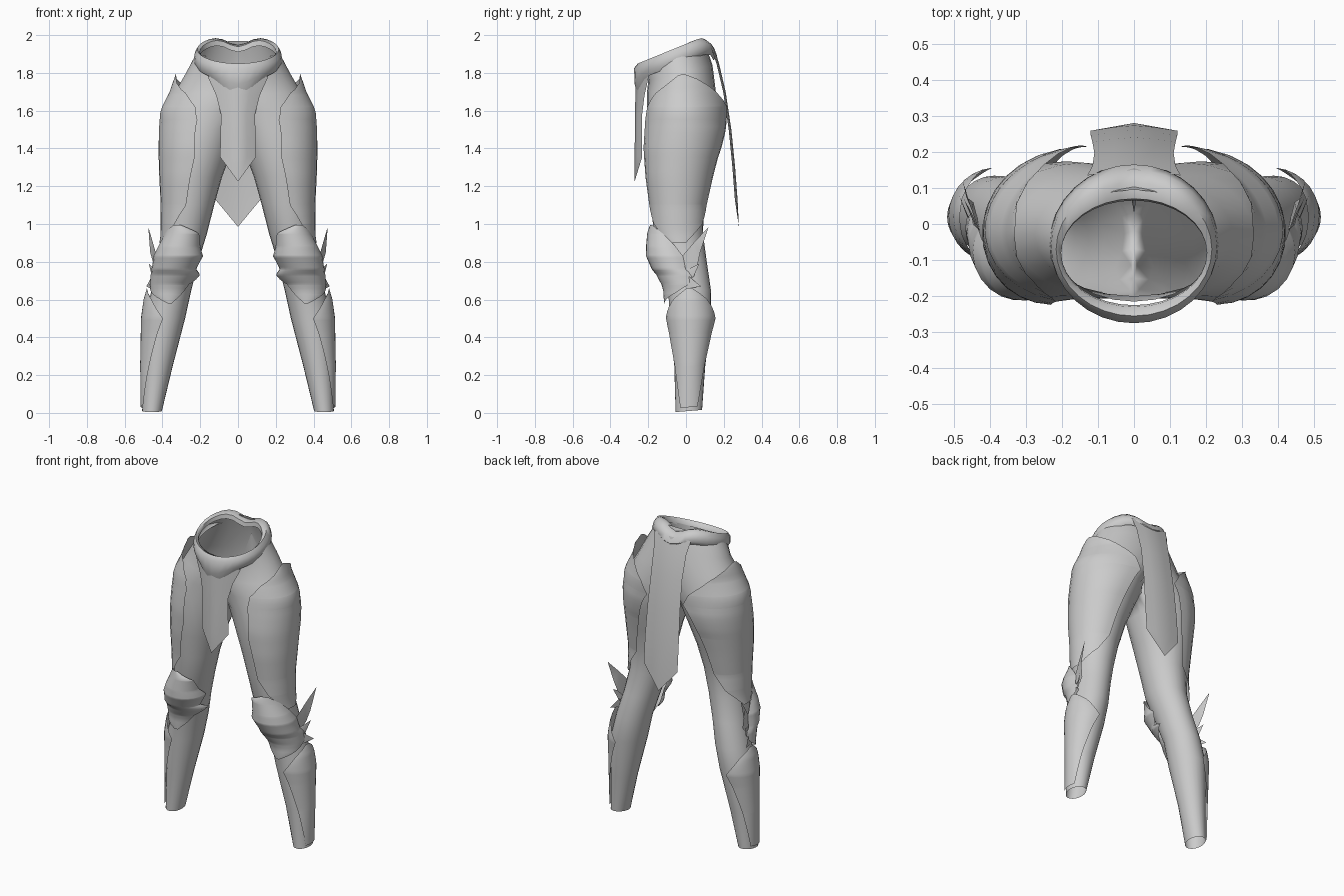
import bpy, bmesh, math
from mathutils import Vector

if "Cube" in bpy.data.objects:
    bpy.data.objects.remove(bpy.data.objects["Cube"])

steel = bpy.data.materials.new("grey_steel")
steel.diffuse_color = (0.6, 0.6, 0.6, 1)
steel.use_nodes = True
steel.node_tree.nodes["Principled BSDF"].inputs["Base Color"].default_value = steel.diffuse_color

# leg sections: z, centre x, centre y, radius x, radius y, tilt
LEG = [(0.01, .455, .015, .052, .07, .08), (.25, .425, .02, .08, .082, 0),
       (.5, .388, .022, .108, .112, 0), (.65, .352, .02, .105, .112, 0),
       (.8, .315, -.01, .105, .12, 0), (.95, .28, -.04, .116, .13, 0),
       (1.1, .26, -.045, .134, .14, 0), (1.25, .242, -.04, .158, .165, 0),
       (1.4, .215, -.027, .188, .188, 0), (1.5, .19, -.018, .21, .192, 0),
       (1.6, .14, -.018, .25, .188, 0), (1.7, .06, -.025, .272, .182, .05),
       (1.8, 0, -.03, .275, .17, .25), (1.9, 0, -.06, .22, .155, .45)]


def lerp_rows(rows, z):
    for a, b in zip(rows, rows[1:]):
        if z <= b[0]:
            t = max(0, (z - a[0]) / (b[0] - a[0]))
            return [p + (q - p) * t for p, q in zip(a, b)]
    return list(rows[-1])


def leg_point(z, deg, off=0):
    """Point on the leg; 0 degrees is outward, -90 is the front."""
    _, cx, cy, rx, ry, tilt = lerp_rows(LEG, z)
    c, s = math.cos(math.radians(deg)), math.sin(math.radians(deg))
    y = (ry + off) * s
    return Vector((max(0, cx + (rx + off) * c), cy + y, z + tilt * y))


def finish(name, bm, mirror, angle=50):
    bmesh.ops.remove_doubles(bm, verts=bm.verts, dist=0.0004)
    me = bpy.data.meshes.new(name)
    bm.to_mesh(me)
    bm.free()
    me.materials.append(steel)
    ob = bpy.data.objects.new(name, me)
    bpy.context.collection.objects.link(ob)
    bpy.ops.object.select_all(action='DESELECT')
    ob.select_set(True)
    bpy.context.view_layer.objects.active = ob
    bpy.ops.object.shade_smooth_by_angle(angle=math.radians(angle))
    if mirror:
        m = ob.modifiers.new("mirror", 'MIRROR')
        m.merge_threshold = 0.0005
    return ob


def grid(name, rows, closed=False, mirror=False, angle=50):
    """Skin rows of points, listed bottom to top."""
    bm = bmesh.new()
    vs = [[bm.verts.new(p) for p in r] for r in rows]
    n = len(rows[0])
    for lo, hi in zip(vs, vs[1:]):
        for j in range(n if closed else n - 1):
            k = (j + 1) % n
            q = (lo[j], lo[k], hi[k], hi[j])
            if mirror and all(v.co.x < 1e-5 for v in q):
                continue
            bm.faces.new(q)
    bmesh.ops.delete(bm, geom=[v for v in bm.verts if not v.link_faces], context='VERTS')
    return finish(name, bm, mirror, angle)


def plate(name, rows, steps=26, cols=14):
    """Armour shell on the leg; rows: z, start angle, end angle, start offset, mid offset, end offset."""
    z0, z1 = rows[0][0], rows[-1][0]
    zs = sorted({round(z0 + (z1 - z0) * i / steps, 4) for i in range(steps + 1)} | {r[0] for r in rows})
    out = []
    for z in zs:
        _, a0, a1, o0, om, o1 = lerp_rows(rows, z)
        line = []
        for j in range(cols + 1):
            t = j / cols
            edge = o0 if t < .5 else o1
            off = om + (edge - om) * (2 * t - 1) ** 2
            line.append(leg_point(z, a0 + (a1 - a0) * t, off))
        out.append(line)
    return grid(name, out, mirror=True)


# trousers: both legs joining into the pelvis
grid("trousers", [[leg_point(r[0], j * 15) for j in range(24)] for r in LEG],
     closed=True, mirror=True, angle=80)

# thigh plates, pointed at the hip and standing off at the back
plate("thigh_plate", [(.9, -18, 12, .012, .012, .012), (1.0, -62, 60, .012, .014, .014),
                      (1.1, -84, 84, .01, .015, .015), (1.35, -88, 92, .01, .018, .02),
                      (1.55, -78, 98, .012, .02, .045), (1.62, -68, 82, .014, .024, .05),
                      (1.7, -42, 50, .02, .03, .045), (1.79, -3, 5, .05, .05, .05)])

# knee guards with a bulging cap and pointed side
plate("knee_guard", [(.58, -98, -88, .025, .025, .025), (.63, -118, -40, .02, .028, .02),
                     (.68, -135, 0, .015, .032, .015), (.73, -178, 12, .025, .045, .015),
                     (.76, -150, 0, .015, .062, .015), (.83, -165, 0, .015, .075, .015),
                     (.88, -142, -12, .012, .062, .012), (.95, -125, -35, .012, .036, .014),
                     (.995, -78, -62, .016, .022, .022)])

# shin guards
plate("shin_guard", [(.03, -35, 35, .008, .008, .008), (.25, -60, 58, .01, .013, .01),
                     (.42, -76, 76, .012, .016, .015), (.5, -86, 88, .016, .018, .022),
                     (.6, -42, 44, .02, .03, .02), (.66, -6, 6, .028, .028, .028)])

# swept fins on the outside of each knee
FINS = {
    "upper_fin": [(.42, -.08, .74), (.43, -.02, .83), (.45, .04, .9), (.475, .12, .985),
                  (.465, .075, .85), (.445, .06, .78), (.43, 0, .72)],
    "middle_fin": [(.42, -.05, .76), (.445, .02, .765), (.472, .07, .79), (.455, .04, .72), (.43, -.03, .69)],
    "lower_fin": [(.41, -.08, .73), (.45, 0, .735), (.485, .08, .67), (.455, .0, .655), (.42, -.05, .67)],
}
for name, pts in FINS.items():
    bm = bmesh.new()
    f = bm.faces.new([bm.verts.new(p) for p in reversed(pts)])
    bmesh.ops.triangulate(bm, faces=[f])
    finish(name, bm, True)

# belt: sloping rolled band, dropping to a point at the front
N = 32


def belt_ring(rx, front, back, drop, vee):
    ring = []
    for j in range(N):
        a = 2 * math.pi * j / N
        c = math.cos(a)
        ty = -.065 - .175 * c
        top = 1.953 + .43 * ty - .05 * max(0, -c) ** 14
        y = (front + back) / 2 + (front - back) / 2 * c
        ring.append((rx * math.sin(a), y, top - drop - vee * max(0, c) ** 10))
    return ring


grid("belt", [belt_ring(.222, -.255, .145, .085, .08), belt_ring(.234, -.272, .165, .06, .05),
              belt_ring(.23, -.275, .15, .025, 0), belt_ring(.216, -.255, .115, 0, 0),
              belt_ring(.202, -.23, .07, .012, 0), belt_ring(.202, -.225, .065, .04, 0)],
     closed=True, angle=60)


# hanging cloth-shaped plates; rows: z, y, half width
def tabard(name, rows, side, bend):
    out = []
    for z, y, w in rows:
        out.append([(-side * w * t, y - side * bend * w * abs(t) ** 1.5, z)
                    for t in (-1, -.5, 0, .5, 1)])
    return grid(name, out, angle=40)


tabard("front_tabard", [(1.225, -.272, 0), (1.355, -.272, .095), (1.58, -.27, .09),
                        (1.68, -.268, .115), (1.78, -.265, .16)], -1, .42)
tabard("back_tabard", [(.985, .28, 0), (1.13, .273, .12), (1.3, .26, .12), (1.5, .24, .115),
                       (1.7, .21, .11), (1.85, .175, .115), (1.93, .15, .13)], 1, .12)
